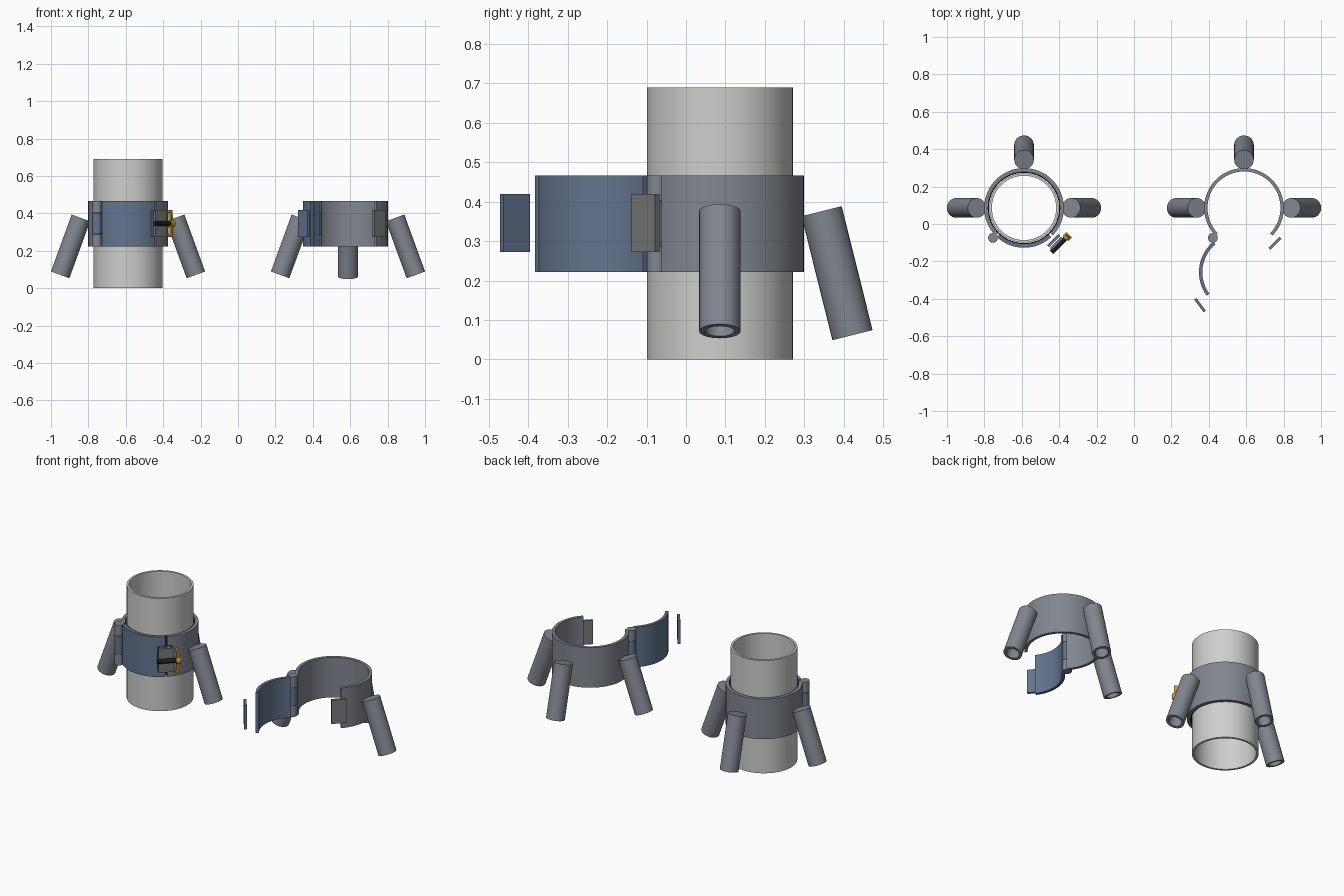
import bpy, bmesh
from math import radians, cos, sin, pi, tau
from mathutils import Matrix, Vector

cube = bpy.data.objects.get("Cube")
if cube:
    bpy.data.objects.remove(cube)


def material(name, rgb):
    m = bpy.data.materials.new(name)
    m.use_nodes = True
    m.diffuse_color = (*rgb, 1)
    m.node_tree.nodes["Principled BSDF"].inputs["Base Color"].default_value = (*rgb, 1)
    return m


STEEL = material("steel grey", (.22, .24, .275))
PLATE = material("plate grey", (.19, .20, .20))
BLUE = material("strap blue", (.125, .175, .27))
PIPE = material("pipe light grey", (.62, .62, .61))
GOLD = material("brass gold", (.58, .31, .03))
BLACK = material("bolt black", (.012, .012, .013))


def finish(name, bm, mat, matrix):
    """Turn a bmesh into a smooth-shaded object with sharp edges."""
    bmesh.ops.remove_doubles(bm, verts=bm.verts, dist=1e-5)
    bmesh.ops.recalc_face_normals(bm, faces=bm.faces)
    bm.transform(matrix)
    mesh = bpy.data.meshes.new(name)
    bm.to_mesh(mesh)
    bm.free()
    mesh.materials.append(mat)
    ob = bpy.data.objects.new(name, mesh)
    bpy.context.collection.objects.link(ob)
    bpy.ops.object.select_all(action='DESELECT')
    ob.select_set(True)
    bpy.context.view_layer.objects.active = ob
    bpy.ops.object.shade_smooth_by_angle(angle=radians(35))
    return ob


def lathe(name, profile, mat, matrix, start=0, end=360, steps=48):
    """Revolve a closed (radius, height) profile; partial sweeps get end caps."""
    bm = bmesh.new()
    rings = []
    for i in range(steps + 1):
        a = radians(start + (end - start) * i / steps)
        rings.append([bm.verts.new((r * cos(a), r * sin(a), z)) for r, z in profile])
    n = len(profile)
    for a, b in zip(rings, rings[1:]):
        for j in range(n):
            k = (j + 1) % n
            if profile[j][0] + profile[k][0] > 0:
                bm.faces.new((a[j], a[k], b[k], b[j]))
    if end - start < 360:
        bm.faces.new(rings[0])
        bm.faces.new(rings[-1])
    bmesh.ops.dissolve_degenerate(bm, dist=1e-5, edges=bm.edges)
    return finish(name, bm, mat, matrix)


def band(name, inner, outer, low, high, mat, matrix, start=0, end=360, steps=48):
    prof = [(inner, low), (outer, low), (outer, high), (inner, high)]
    return lathe(name, prof, mat, matrix, start, end, steps)


def rod(name, radius, low, high, mat, matrix, steps=24):
    prof = [(0, low), (radius, low), (radius, high), (0, high)]
    return lathe(name, prof, mat, matrix, steps=steps)


def box(name, size, mat, matrix):
    bm = bmesh.new()
    bmesh.ops.create_cube(bm, size=1)
    bmesh.ops.scale(bm, vec=size, verts=bm.verts)
    return finish(name, bm, mat, matrix)


def move(x, y, z=0):
    return Matrix.Translation((x, y, z))


def turn(deg, axis='Z'):
    return Matrix.Rotation(radians(deg), 4, axis)


# Shared dimensions
CY, SPREAD = .086, .588
R_IN, R_OUT, LOW, HIGH = .195, .213, .222, .467
EAR_Z, EAR = .346, (.084, .015, .146)
HINGE = (-.166, -.16)
KNUCKLES = [(LOW, .288, STEEL), (.29, .40, BLUE), (.402, HIGH, STEEL)]
LEG_LENGTH, LEG_R, LEG_BORE = .324, .0525, .037


def collar(label, base):
    """Rear collar half with three splayed leg sockets and a hinge barrel."""
    band(label + "_rear_collar", R_IN, R_OUT, LOW, HIGH, STEEL, base, -44, 224)
    leg = [(0, 0), (LEG_R, 0), (LEG_R, -LEG_LENGTH), (LEG_BORE, -LEG_LENGTH),
           (LEG_BORE, -.02), (0, -.02)]
    for side, ang, tilt, reach in (("left", 0, 20, .252), ("back", 90, 14, .258),
                                   ("right", 180, 20, .252)):
        place = base @ turn(ang) @ move(reach, 0, .376) @ turn(-tilt, 'Y')
        lathe(f"{label}_{side}_leg_socket", leg, STEEL, place, steps=32)
    for i, (lo, hi, mat) in enumerate(KNUCKLES):
        rod(f"{label}_hinge_knuckle_{i + 1}", .026, lo, hi, mat, base @ move(*HINGE))


def strap(label, base):
    band(label + "_front_strap", R_IN, R_OUT, LOW, HIGH, BLUE, base, 227, 313, 24)


closed = move(-SPREAD, CY)
opened = move(SPREAD, CY)

# Closed clamp around its pipe
collar("closed", closed)
strap("closed", closed)
band("pipe", .172, .185, 0, .69, PIPE, closed, steps=64)
band("rubber_lining", .188, .1945, LOW + .003, HIGH - .003, BLACK, closed)

# Latch frame: local x runs along the band, local -y points outward
latch = closed @ turn(45)
box("closed_strap_ear", EAR, BLUE, latch @ move(-.012, -.236, EAR_Z))
box("closed_collar_ear", EAR, PLATE, latch @ move(-.012, -.256, EAR_Z))
bolt = latch @ move(0, -.271, EAR_Z)
along = bolt @ turn(90, 'Y')
rod("latch_bolt", .0135, -.064, .058, BLACK, along)
rod("wing_nut_hub", .021, .042, .068, GOLD, along)
for side, s in (("upper", 1), ("lower", -1)):
    box(f"wing_nut_{side}_arm", (.013, .02, .06), GOLD,
        bolt @ move(.051, 0, s * .042) @ turn(-s * 8, 'Y'))
    box(f"wing_nut_{side}_tip", (.02, .02, .012), GOLD, bolt @ move(.046, 0, s * .066))

# Open clamp with the strap swung about the hinge
collar("open", opened)
swing = move(*HINGE) @ turn(-97) @ move(-HINGE[0], -HINGE[1])
strap("open", opened @ swing)
box("open_collar_ear", EAR, PLATE, opened @ turn(45) @ move(-.016, -.251, EAR_Z))
box("open_strap_ear", EAR, BLUE, move(.353, -.434, EAR_Z) @ turn(-53))
